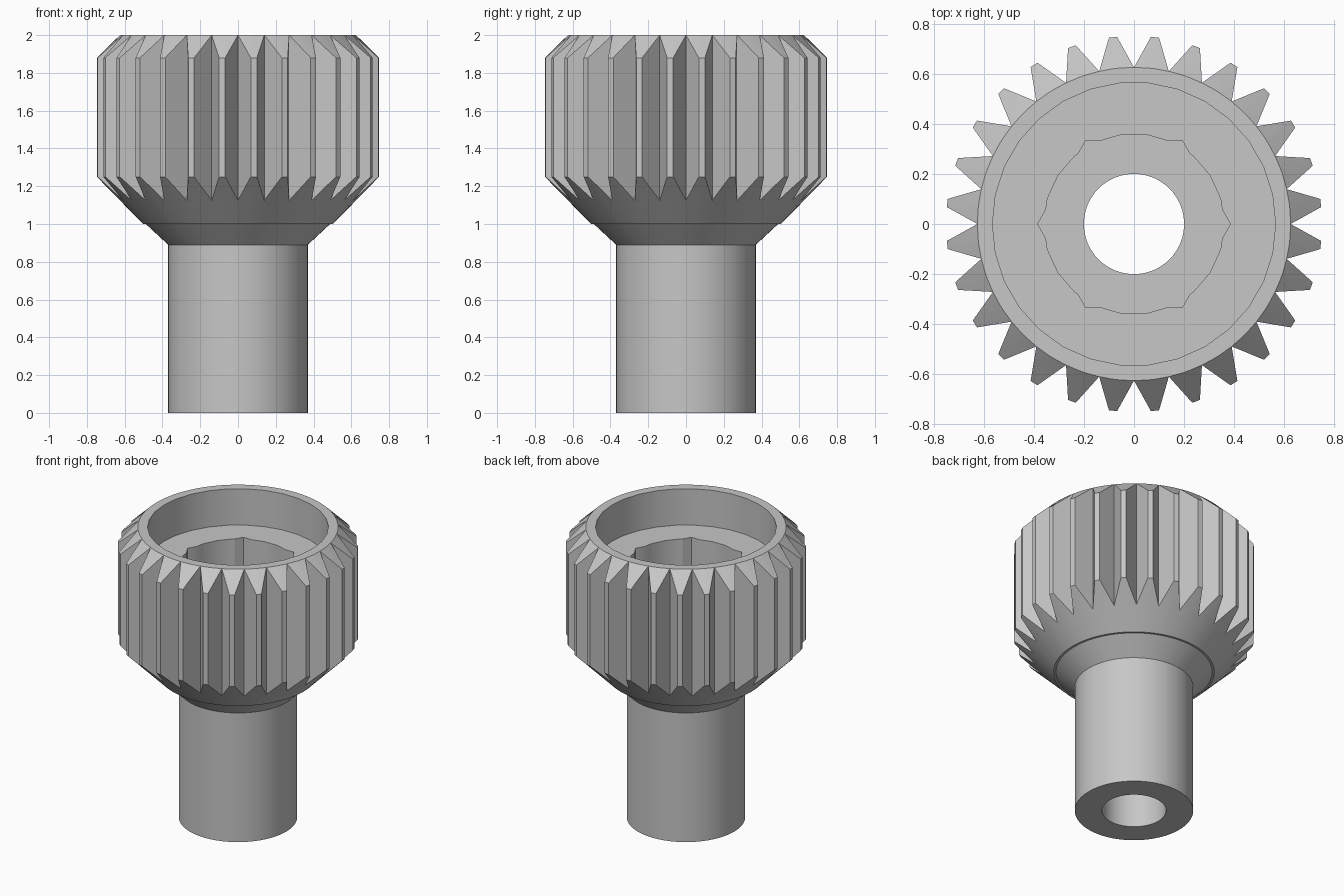
import bpy, bmesh
from math import pi, sin, cos, radians

cube = bpy.data.objects.get("Cube")
if cube:
    bpy.data.objects.remove(cube, do_unlink=True)

TEETH = 28
ROOT, TIP = 0.625, 0.75
TIP_HALF = radians(1.25)
STEP = 2 * pi / TEETH

grey = bpy.data.materials.new("plain grey")
grey.use_nodes = True
colour = (0.57, 0.57, 0.57, 1)
grey.diffuse_color = colour
grey.node_tree.nodes["Principled BSDF"].inputs["Base Color"].default_value = colour

bm = bmesh.new()

# Angles per tooth: valley, first tip corner, second tip corner
angles = []
for i in range(TEETH):
    valley = pi / 2 + i * STEP
    mid = valley + STEP / 2
    angles += [valley, mid - TIP_HALF, mid + TIP_HALF]
N = len(angles)


def ring(r, z):
    return [bm.verts.new((r * cos(a), r * sin(a), z)) for a in angles]


def bridge(low, high):
    for i in range(N):
        j = (i + 1) % N
        bm.faces.new((low[i], low[j], high[j], high[i]))


# Shaft, collar and cone under the teeth
profile = [(0.37, 0), (0.37, 0.89), (0.488, 1.0), (0.502, 1.0), (ROOT, 1.125)]
rings = [ring(r, z) for r, z in profile]
for low, high in zip(rings, rings[1:]):
    bridge(low, high)
bottom = rings[-1]
top = ring(ROOT, 2.0)
bm.faces.new(top)
bm.faces.new(list(reversed(rings[0])))

# Teeth with upright flanks and chamfered ends
for i in range(0, N, 3):
    v, a, b, w = i, i + 1, i + 2, (i + 3) % N
    lo, hi = [], []
    for k in (a, b):
        x, y = TIP * cos(angles[k]), TIP * sin(angles[k])
        lo.append(bm.verts.new((x, y, 1.25)))
        hi.append(bm.verts.new((x, y, 1.88)))
    bm.faces.new((bottom[v], lo[0], hi[0], top[v]))
    bm.faces.new((lo[0], lo[1], hi[1], hi[0]))
    bm.faces.new((lo[1], bottom[w], top[w], hi[1]))
    for rim, tip in ((bottom, lo), (top, hi)):
        bm.faces.new((rim[v], rim[a], tip[0]))
        bm.faces.new((rim[a], rim[b], tip[1], tip[0]))
        bm.faces.new((rim[b], rim[w], tip[1]))

bmesh.ops.recalc_face_normals(bm, faces=bm.faces)
mesh = bpy.data.meshes.new("toothed_knob")
bm.to_mesh(mesh)
bm.free()
mesh.materials.append(grey)
knob = bpy.data.objects.new("toothed_knob", mesh)
bpy.context.collection.objects.link(knob)


def cut(name, sides, radius, z0, z1):
    """Cut an upright prism, with a corner on +x, out of the knob."""
    cm = bmesh.new()
    low, high = [[cm.verts.new((radius * cos(2 * pi * k / sides),
                                radius * sin(2 * pi * k / sides), z))
                  for k in range(sides)] for z in (z0, z1)]
    cm.faces.new(list(reversed(low)))
    cm.faces.new(high)
    for k in range(sides):
        j = (k + 1) % sides
        cm.faces.new((low[k], low[j], high[j], high[k]))
    cmesh = bpy.data.meshes.new(name)
    cm.to_mesh(cmesh)
    cm.free()
    cmesh.materials.append(grey)
    cutter = bpy.data.objects.new(name, cmesh)
    cutter.hide_render = True
    bpy.context.collection.objects.link(cutter)
    mod = knob.modifiers.new(name, "BOOLEAN")
    mod.operation = "DIFFERENCE"
    mod.solver = "EXACT"
    mod.object = cutter
    bpy.ops.object.modifier_apply(modifier=name)
    bpy.data.objects.remove(cutter, do_unlink=True)


bpy.ops.object.select_all(action="DESELECT")
knob.select_set(True)
bpy.context.view_layer.objects.active = knob

# Wide recess, round pocket with hexagon corners, and through bore
cut("wide_recess", 30, 0.565, 1.75, 2.2)
cut("round_pocket", 22, 0.36, 1.25, 2.2)
cut("hex_pocket", 6, 0.385, 1.25, 2.2)
cut("bore", 64, 0.2, -0.2, 2.2)

bpy.ops.object.shade_smooth_by_angle(angle=radians(25))
